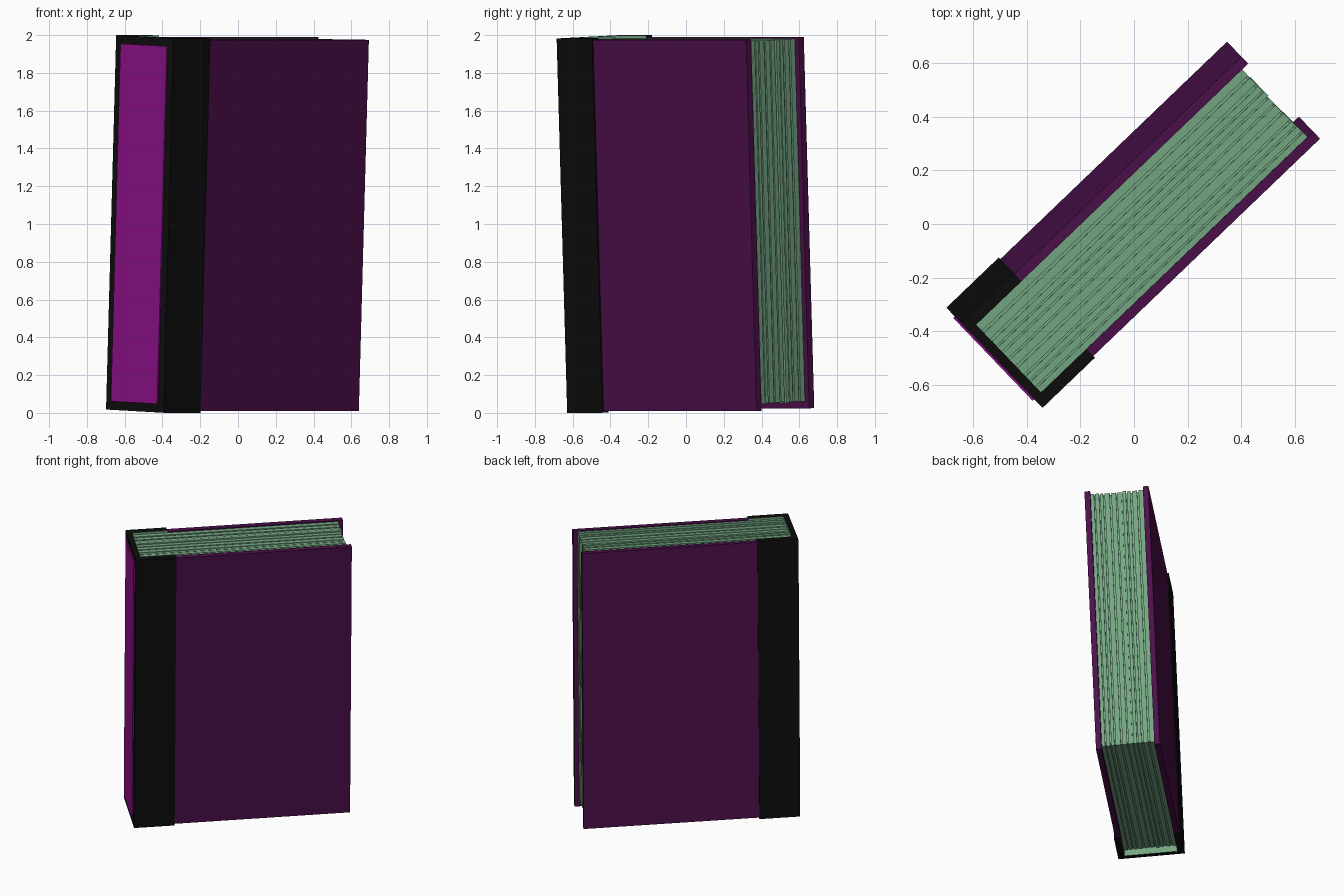
import bpy
import bmesh
import random
from math import radians
from mathutils import Matrix, Vector

if "Cube" in bpy.data.objects:
    bpy.data.objects.remove(bpy.data.objects["Cube"], do_unlink=True)

random.seed(4)

# Book dimensions: x = spine to fore edge, y = front to back, z = up
W, T, H = 1.44, 0.44, 1.983
BOARD = 0.045      # cover thickness
SPINE = 0.036      # spine thickness
BAND = 0.27        # reach of the spine wrap over the covers
PROUD = 0.008      # how far the wrap stands out from the covers
X0, Y0, Z0 = -W / 2, -T / 2, -H / 2

# The closed book stands turned on its base and leans slightly forward
FRAME = (Matrix.Translation((0, 0, 1)) @ Matrix.Rotation(radians(43.8), 4, 'Z')
         @ Matrix.Rotation(0.039, 4, 'X'))


def material(name, color):
    mat = bpy.data.materials.new(name)
    mat.use_nodes = True
    rgba = (*color, 1)
    mat.diffuse_color = rgba
    bsdf = next(n for n in mat.node_tree.nodes if n.type == 'BSDF_PRINCIPLED')
    bsdf.inputs["Base Color"].default_value = rgba
    bsdf.inputs["Roughness"].default_value = 0.8
    return mat


purple = material("dark_purple", (0.07, 0.005, 0.068))
bright = material("bright_purple", (0.26, 0.005, 0.25))
black = material("black", (0.004, 0.004, 0.004))
green = material("page_green", (0.175, 0.38, 0.225))


def add_box(bm, lo, hi):
    lo, hi = Vector(lo), Vector(hi)
    size = Matrix.Diagonal((*(hi - lo), 1))
    bmesh.ops.create_cube(bm, size=1, matrix=Matrix.Translation((lo + hi) / 2) @ size)


def finish(name, bm, *mats):
    bmesh.ops.recalc_face_normals(bm, faces=bm.faces)
    mesh = bpy.data.meshes.new(name)
    bm.to_mesh(mesh)
    bm.free()
    for mat in mats:
        mesh.materials.append(mat)
    obj = bpy.data.objects.new(name, mesh)
    bpy.context.collection.objects.link(obj)
    obj.matrix_world = FRAME
    return obj


# Spine wrap: U-shaped profile extruded upwards, lined in the page colour
bm = bmesh.new()
inner_x, inner_y = X0 + SPINE, Y0 + BOARD
profile = [(X0, Y0), (X0 + BAND, Y0), (X0 + BAND, inner_y), (inner_x, inner_y),
           (inner_x, -inner_y), (X0 + BAND, -inner_y), (X0 + BAND, -Y0), (X0, -Y0)]
base = bm.faces.new([bm.verts.new((x, y, Z0)) for x, y in profile])
ext = bmesh.ops.extrude_face_region(bm, geom=[base])
bmesh.ops.translate(bm, vec=(0, 0, H),
                    verts=[v for v in ext["geom"] if isinstance(v, bmesh.types.BMVert)])
bm.normal_update()
for f in bm.faces:
    c = f.calc_center_median()
    wall = abs(f.normal.z) < 0.5
    if wall and abs(c.y) < -inner_y + 0.001 and c.x > X0 + 0.01:
        f.material_index = 1
finish("spine_wrap", bm, black, green)

# Front and back covers
for name, side in (("front_cover", -1), ("back_cover", 1)):
    bm = bmesh.new()
    ys = sorted((side * (T / 2 - PROUD), side * (T / 2 - BOARD)))
    add_box(bm, (X0 + BAND - 0.01, ys[0], Z0 + PROUD),
            (-X0, ys[1], -Z0 - PROUD))
    finish(name, bm, purple)

# Raised panel on the spine
bm = bmesh.new()
add_box(bm, (X0 - 0.008, Y0 + 0.043, Z0 + 0.045), (X0 + 0.001, -Y0 - 0.043, -Z0 - 0.043))
finish("spine_panel", bm, bright)

# Page block: wide bundles of sheets with thin recessed gaps between them
bm = bmesh.new()
bundles = 10
weights = []
for i in range(2 * bundles - 1):
    weights.append(random.uniform(0.7, 1.3) if i % 2 == 0 else random.uniform(0.25, 0.45))
unit = (T - 2 * BOARD) / sum(weights)
y = inner_y
for i, w in enumerate(weights):
    recess = 0.014 if i % 2 else random.uniform(0, 0.006)
    add_box(bm, (inner_x, y, Z0 + 0.042 + recess),
            (-X0 - 0.028 - recess, y + w * unit, -Z0 - 0.013 - recess))
    y += w * unit
finish("pages", bm, green)
